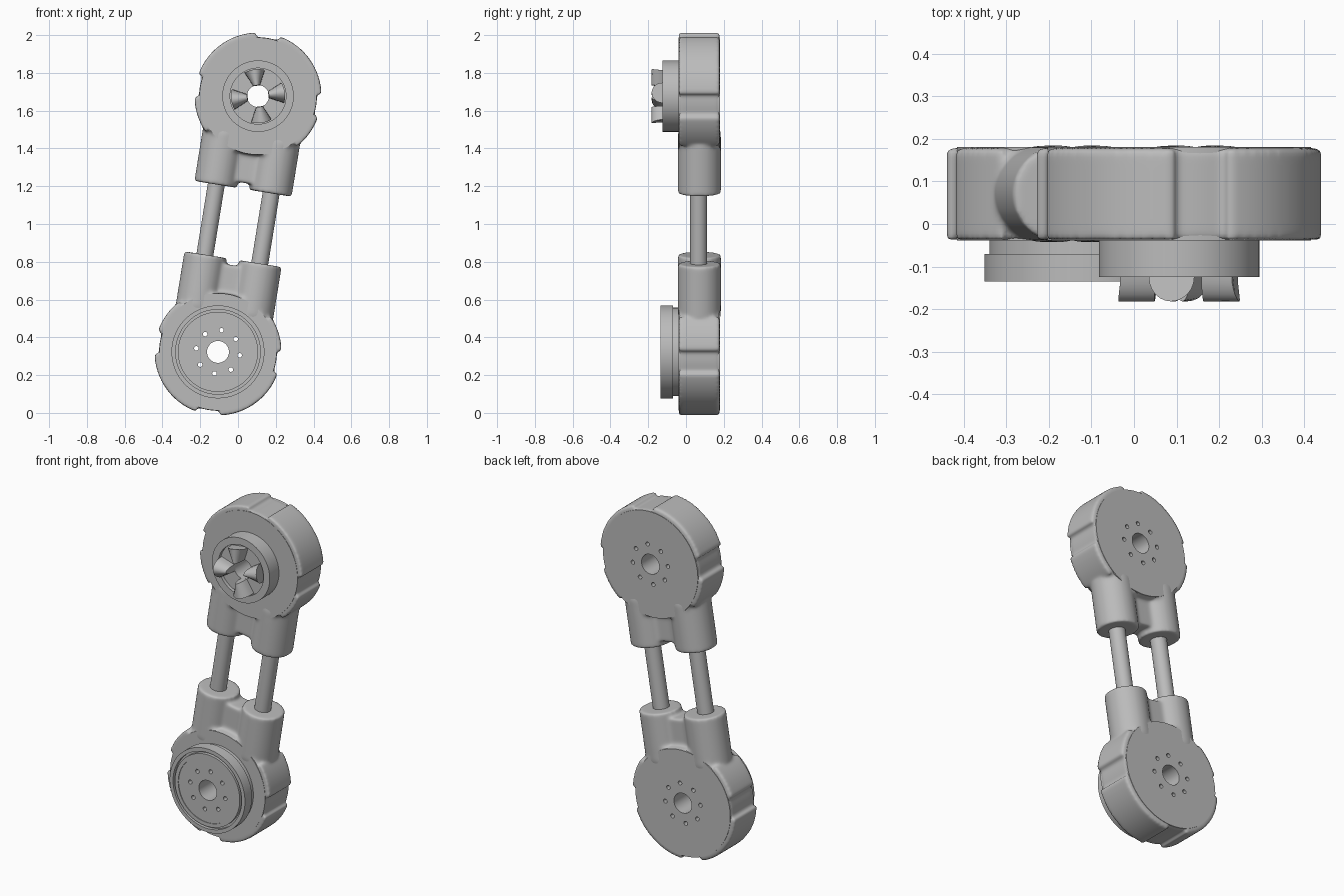
import bpy, bmesh
from math import sin, cos, pi, radians
from mathutils import Matrix, Vector

if "Cube" in bpy.data.objects:
    bpy.data.objects.remove(bpy.data.objects["Cube"])

TILT = radians(9.2)
CENTER = Vector((0.106, 0, 0.677))      # offset of each end from the middle
FRONT, BACK = -0.039, 0.181             # body faces in y
MID = (FRONT + BACK) / 2
BORE = 0.058

grey = bpy.data.materials.new("plain grey")
grey.use_nodes = True
grey.diffuse_color = (0.5, 0.5, 0.5, 1)
grey.node_tree.nodes["Principled BSDF"].inputs["Base Color"].default_value = (0.5, 0.5, 0.5, 1)


def lathe(bm, profile, a0=0, a1=360, steps=96):
    """Sweep a closed (radius, y) profile around the y axis."""
    full = a1 - a0 == 360
    rings = []
    for i in range(steps if full else steps + 1):
        a = radians(a0 + (a1 - a0) * i / steps)
        rings.append([bm.verts.new((r * cos(a), y, r * sin(a))) for r, y in profile])
    n = len(profile)
    for i in range(steps):
        p, q = rings[i], rings[(i + 1) % len(rings)]
        for j in range(n):
            k = (j + 1) % n
            bm.faces.new((p[j], p[k], q[k], q[j]))
    if not full:
        bm.faces.new(rings[0])
        bm.faces.new(rings[-1][::-1])


def block(r0, r1, y0, y1):
    return [(r0, y0), (r1, y0), (r1, y1), (r0, y1)]


def rod(bm, x, y, z0, z1, radius, segments=48):
    """Upright cylinder."""
    m = Matrix.Translation((x, y, (z0 + z1) / 2))
    bmesh.ops.create_cone(bm, cap_ends=True, segments=segments, radius1=radius,
                          radius2=radius, depth=abs(z1 - z0), matrix=m)


def finish(bm, name, matrix):
    bmesh.ops.recalc_face_normals(bm, faces=bm.faces)
    mesh = bpy.data.meshes.new(name)
    bm.to_mesh(mesh)
    bm.free()
    mesh.materials.append(grey)
    ob = bpy.data.objects.new(name, mesh)
    bpy.context.collection.objects.link(ob)
    ob.matrix_world = matrix
    return ob


def activate(ob):
    bpy.ops.object.select_all(action='DESELECT')
    ob.select_set(True)
    bpy.context.view_layer.objects.active = ob


def smooth(ob):
    activate(ob)
    bpy.ops.object.shade_smooth_by_angle(angle=radians(35))


def drill_bolts(ob):
    """Eight through holes in a circle around the bore."""
    bm = bmesh.new()
    for i in range(8):
        a = i * pi / 4
        m = Matrix.Translation((0.116 * cos(a), 0, 0.116 * sin(a))) @ Matrix.Rotation(pi / 2, 4, 'X')
        bmesh.ops.create_cone(bm, cap_ends=True, segments=16, radius1=0.012,
                              radius2=0.012, depth=1, matrix=m)
    cutter = finish(bm, "bolt_cutter", ob.matrix_world.copy())
    cutter.hide_render = True
    mod = ob.modifiers.new("bolt holes", 'BOOLEAN')
    mod.operation, mod.solver, mod.object = 'DIFFERENCE', 'EXACT', cutter
    activate(ob)
    bpy.ops.object.modifier_apply(modifier=mod.name)
    bpy.data.objects.remove(cutter)


def end_housing(prefix, matrix):
    # crisp drum with bore and bolt holes
    bm = bmesh.new()
    lathe(bm, block(BORE, 0.31, FRONT, BACK))
    drum = finish(bm, prefix + "_drum", matrix)
    drill_bolts(drum)
    smooth(drum)

    # soft cast shell: rim, lobes, twin sockets and the web between them
    bm = bmesh.new()
    y0, y1 = FRONT + 0.002, BACK - 0.002
    lathe(bm, block(0.2, 0.312, y0, y1))
    for a0, a1 in ((11, 79), (-43, -10)):
        lathe(bm, block(0.2, 0.336, y0, y1), a0, a1, 24)
        lathe(bm, block(0.2, 0.336, y0, y1), 180 - a1, 180 - a0, 24)
    for side in (-1, 1):
        rod(bm, side * 0.147, MID, -0.497, -0.22, 0.114)
    web = Matrix.Translation((0, MID, -0.34)) @ Matrix.Diagonal((0.2, 0.13, 0.25, 1))
    bmesh.ops.create_cube(bm, size=1, matrix=web)
    shell = finish(bm, prefix + "_shell", matrix)
    mod = shell.modifiers.new("merge", 'REMESH')
    mod.mode, mod.voxel_size, mod.use_smooth_shade = 'VOXEL', 0.009, True
    mod = shell.modifiers.new("soften", 'SMOOTH')
    mod.factor, mod.iterations = 0.5, 9


base = Matrix.Translation((0, 0, 1))
upper = base @ Matrix.Translation(CENTER) @ Matrix.Rotation(TILT, 4, 'Y')
lower = base @ Matrix.Translation(-CENTER) @ Matrix.Rotation(TILT + pi, 4, 'Y')
end_housing("upper", upper)
end_housing("lower", lower)

# twin connecting rods
for side, name in ((-1, "right_rod"), (1, "left_rod")):
    bm = bmesh.new()
    rod(bm, side * 0.147, MID - 0.004, -0.25, 0.25, 0.045)
    smooth(finish(bm, name, base @ Matrix.Rotation(TILT, 4, 'Y')))

# upper hub with a recessed face
bm = bmesh.new()
lathe(bm, [(BORE, FRONT), (BORE, -0.105), (0.148, -0.105), (0.148, -0.125),
           (0.189, -0.125), (0.189, FRONT)])
smooth(finish(bm, "upper_hub", upper))

# four rounded coupling teeth, narrowing towards the bore
bm = bmesh.new()
for i in range(4):
    turn = Matrix.Rotation(radians(-16.8) + i * pi / 2, 4, 'Y')
    loops = []
    for reach, half in ((BORE, 0.018), (0.143, 0.054)):
        pts = [(half, -0.1)]
        pts += [(half * cos(pi * k / 12), -0.125 - 0.057 * sin(pi * k / 12)) for k in range(13)]
        pts += [(-half, -0.1)]
        loops.append([bm.verts.new(turn @ Vector((x, y, (reach ** 2 - x ** 2) ** 0.5)))
                      for x, y in pts])
    a, b = loops
    for j in range(len(a)):
        k = (j + 1) % len(a)
        bm.faces.new((a[j], a[k], b[k], b[j]))
    bm.faces.new(a)
    bm.faces.new(b)
smooth(finish(bm, "coupling_teeth", upper))

# lower hub: neck, wide flange, ring groove and shallow inner face
bm = bmesh.new()
lathe(bm, [(BORE, FRONT), (BORE, -0.131), (0.19, -0.131), (0.19, -0.135), (0.212, -0.135),
           (0.212, -0.115), (0.224, -0.115), (0.224, -0.135), (0.246, -0.135),
           (0.246, -0.07), (0.234, -0.07), (0.234, FRONT)])
hub = finish(bm, "lower_hub", lower)
drill_bolts(hub)
smooth(hub)
